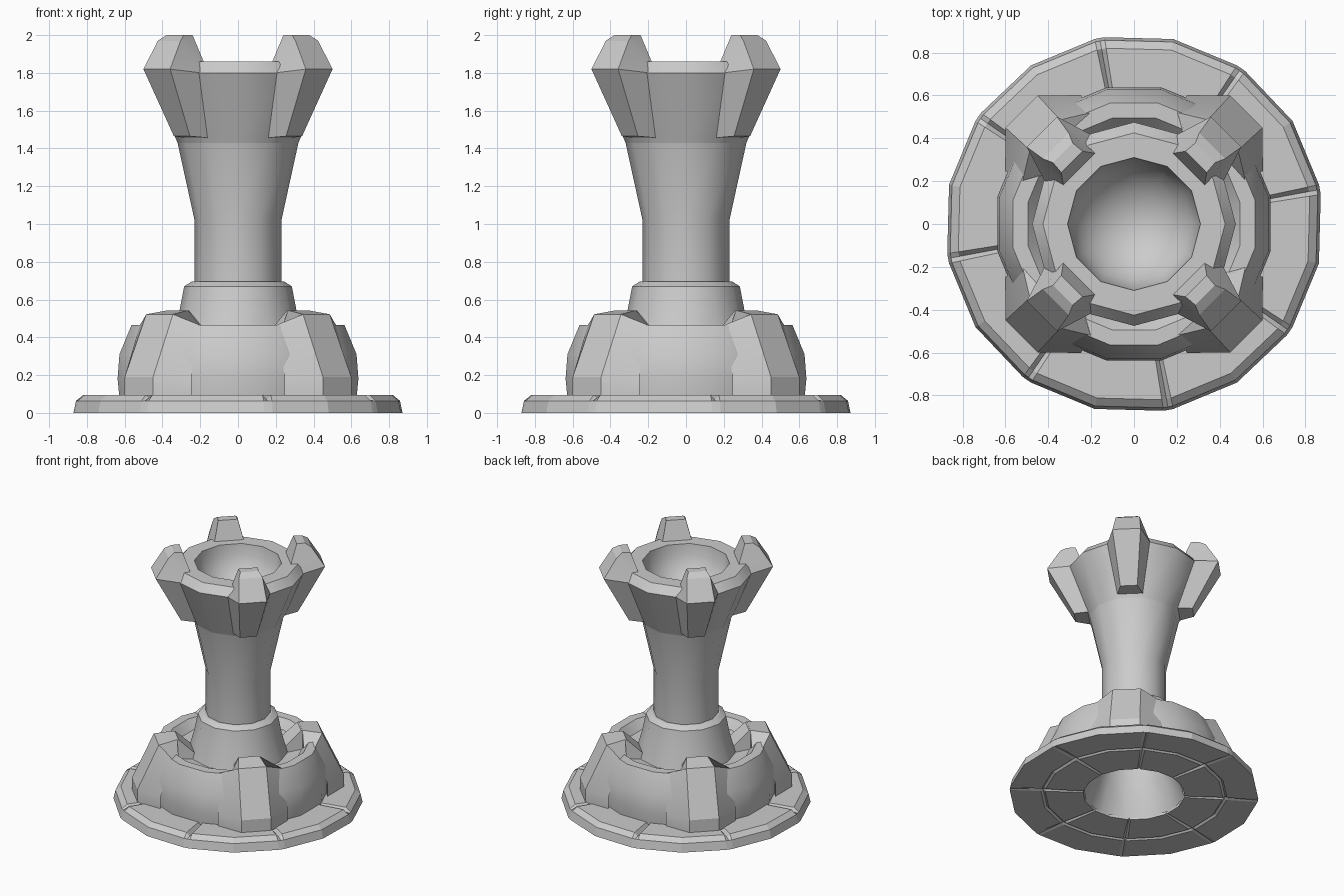
import bpy, bmesh
from math import sin, cos, radians, pi

if "Cube" in bpy.data.objects:
    bpy.data.objects.remove(bpy.data.objects["Cube"])


def finish(name, bm, smooth=None):
    bmesh.ops.remove_doubles(bm, verts=bm.verts, dist=1e-4)
    bmesh.ops.recalc_face_normals(bm, faces=bm.faces)
    me = bpy.data.meshes.new(name)
    bm.to_mesh(me)
    bm.free()
    ob = bpy.data.objects.new(name, me)
    bpy.context.collection.objects.link(ob)
    if smooth:
        bpy.ops.object.select_all(action='DESELECT')
        ob.select_set(True)
        bpy.context.view_layer.objects.active = ob
        bpy.ops.object.shade_smooth_by_angle(angle=radians(smooth))
    return ob


def skin(bm, rings, closed):
    """Join point columns placed around the axis into faces."""
    cols = [[bm.verts.new(p) for p in ring] for ring in rings]
    n = len(cols[0])
    for i, a in enumerate(cols):
        b = cols[(i + 1) % len(cols)]
        for j in range(n if closed else n - 1):
            k = (j + 1) % n
            bm.faces.new((a[j], b[j], b[k], a[k]))


def lathe(name, profile, sides, turn=0.0, closed=False, smooth=32):
    bm = bmesh.new()
    rings = []
    for i in range(sides):
        t = 2 * pi * i / sides + radians(turn)
        rings.append([(r * cos(t), r * sin(t), z) for r, z in profile])
    skin(bm, rings, closed)
    return finish(name, bm, smooth)


def diagonal_blocks(name, sections):
    """Four lofted blocks on the diagonals. Each section, from bottom to top, is
    (outer radius, z, half width, inner radius, z, half width)."""
    for q in range(4):
        t = pi / 4 + q * pi / 2
        c, s = cos(t), sin(t)
        bm = bmesh.new()

        def put(r, z, w):
            return bm.verts.new((r * c - w * s, r * s + w * c, z))

        loops = []
        for ro, zo, wo, ri, zi, wi in sections:
            loops.append([put(ro, zo, wo), put(ro, zo, -wo), put(ri, zi, -wi), put(ri, zi, wi)])
        for a, b in zip(loops, loops[1:]):
            for i in range(4):
                j = (i + 1) % 4
                bm.faces.new((a[i], a[j], b[j], b[i]))
        bm.faces.new(loops[0][::-1])
        bm.faces.new(loops[-1])
        finish(f"{name}_{q + 1}", bm, 20)


# Base plate: eight panels divided by shallow V grooves above and below
bm = bmesh.new()
rings = []
for k in range(8):
    seam = 10.5 + 45 * k
    for offset, groove in ((-1.5, 0), (0, 1), (1.5, 0), (22.5, 0)):
        t = radians(seam + offset)
        lo, hi = 0.014 * groove, 0.095 - 0.025 * groove
        prof = [(0.36, lo), (0.63, lo), (0.645, 0.014), (0.66, lo), (0.882, 0),
                (0.868, 0.064), (0.83, hi), (0.63, hi), (0.36, hi)]
        rings.append([(r * cos(t), r * sin(t), z) for r, z in prof])
skin(bm, rings, True)
finish("base_plate", bm)

# Hollow seen from underneath
lathe("base_hollow", [(0.36, 0.01), (0.27, 0.23), (0.22, 0.55), (0.12, 0.64), (0, 0.66)], 12)

# Rounded foot with a trough on top
lathe("foot", [(0.64, 0.08), (0.65, 0.18), (0.64, 0.31), (0.575, 0.465),
               (0.505, 0.465), (0.45, 0.40), (0.30, 0.38)], 16, 11.25)

# Flared ribs on the foot, each sloping down inwards to the collar
diagonal_blocks("foot_rib", [(0.742, 0.09, 0.106, 0.60, 0.09, 0.25),
                             (0.742, 0.19, 0.106, 0.60, 0.19, 0.25),
                             (0.587, 0.522, 0.100, 0.51, 0.464, 0.225),
                             (0.45, 0.543, 0.075, 0.45, 0.41, 0.14)])
diagonal_blocks("rib_spoke", [(0.47, 0.36, 0.09, 0.29, 0.36, 0.09),
                              (0.47, 0.525, 0.075, 0.29, 0.40, 0.09),
                              (0.46, 0.541, 0.075, 0.44, 0.541, 0.075)])

# Collar around the column
lathe("collar", [(0.36, 0.36), (0.31, 0.54), (0.285, 0.67), (0.245, 0.695), (0.2, 0.695)], 12)

# Column with flared top
lathe("column", [(0.23, 0.66), (0.23, 1.02), (0.32, 1.43)], 12)

# Cup with a round bowl inside
bowl = [(0.31 * cos(a), 1.86 - 0.31 * sin(a)) for a in [i * pi / 12 for i in range(6)]]
lathe("cup", [(0.32, 1.43), (0.475, 1.80), (0.425, 1.86)] + bowl + [(0, 1.55)], 12)

# Prongs on the cup
diagonal_blocks("prong", [(0.42, 1.465, 0.06, 0.30, 1.455, 0.095),
                          (0.608, 1.82, 0.10, 0.43, 1.80, 0.155),
                          (0.515, 1.97, 0.085, 0.36, 1.855, 0.106),
                          (0.47, 2.0, 0.065, 0.41, 2.0, 0.07)])
